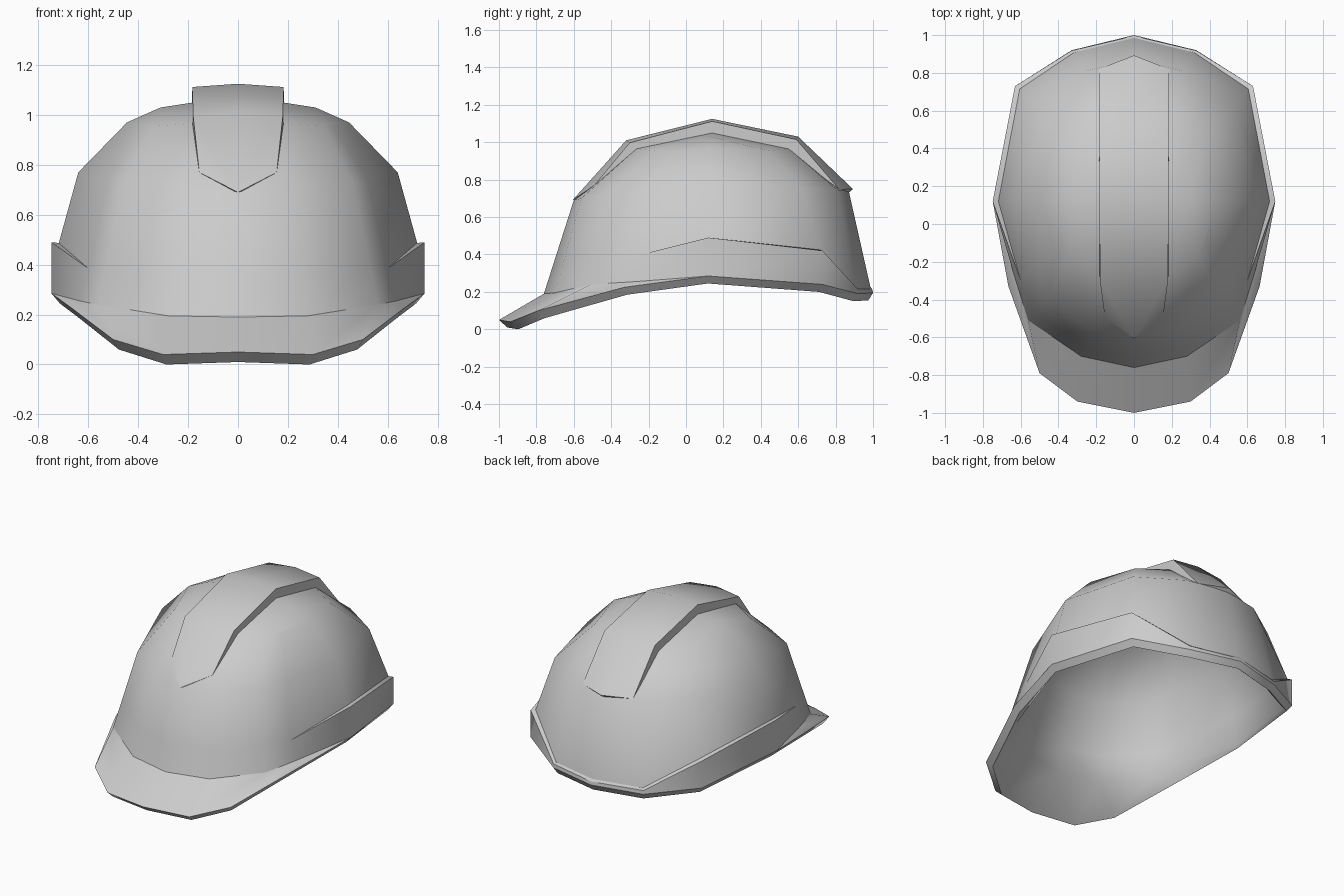
import bpy, bmesh
from mathutils import Vector

if "Cube" in bpy.data.objects:
    bpy.data.objects.remove(bpy.data.objects["Cube"])


def lerp(a, b, t):
    return tuple(Vector(a).lerp(Vector(b), t))


class HalfMesh:
    """Builds a mesh from right-half faces, mirrored over x = 0, with shared points."""

    def __init__(self):
        self.bm, self.cache = bmesh.new(), {}

    def vert(self, p, s):
        key = (round(p[0] * s, 4) + 0.0, round(p[1], 4), round(p[2], 4))
        if key not in self.cache:
            self.cache[key] = self.bm.verts.new(key)
        return self.cache[key]

    def face(self, *pts):
        for s in (1, -1):
            vs = list(dict.fromkeys(self.vert(p, s) for p in pts))
            if len(vs) > 2 and not self.bm.faces.get(vs):
                self.bm.faces.new(vs)

    def loft(self, rows):
        for a, b in zip(rows, rows[1:]):
            for i in range(len(a) - 1):
                self.face(a[i], a[i + 1], b[i + 1], b[i])

    def sharpen(self, row):
        for s in (1, -1):
            for p, q in zip(row, row[1:]):
                e = self.bm.edges.get((self.vert(p, s), self.vert(q, s)))
                if e:
                    e.smooth = False

    def finish(self, name):
        bmesh.ops.recalc_face_normals(self.bm, faces=self.bm.faces[:])
        for f in self.bm.faces:
            f.smooth = True
        me = bpy.data.meshes.new(name)
        self.bm.to_mesh(me)
        self.bm.free()
        ob = bpy.data.objects.new(name, me)
        bpy.context.collection.objects.link(ob)
        return ob


# Half rings, running from front centre round the right side to back centre
rim = [(0, -1, .05), (.3, -.94, .04), (.5, -.79, .1), (.665, -.33, .225),
       (.748, .12, .285), (.63, .73, .24), (.33, .92, .19), (0, 1, .195)]
rim_low = [(x * .955, y * (.955 if y < 0 else .975), z - .04) for x, y, z in rim]
crease = [(0, -.76, .19), (.28, -.70, .195), (.56, -.51, .24), (.635, -.27, .255)] + rim[4:]


def ring(pts):
    # add the extra column at the front end of the side gutter
    return pts[:3] + [lerp(pts[2], pts[3], .32)] + pts[3:]


mid = ring([(0, -.60, .69), (.22, -.56, .70), (.46, -.40, .725), (.64, .12, .77),
            (.53, .62, .755), (.26, .81, .745), (0, .87, .74)])
high = ring([(0, -.28, .965), (.18, -.265, .965), (.345, -.17, .955), (.445, .12, .97),
             (.36, .44, .955), (.18, .55, .965), (0, .565, .965)])
front = [lerp(crease[i], mid[i], .33) for i in range(3)] + [(.6, -.3, .385)]
gutter_out = front + [(.748, .12, .49), (.63, .73, .42), (.33, .918, .215), (0, .995, .215)]
gutter_in = front + [(.718, .12, .487), (.605, .715, .425), (.318, .908, .225), (0, .985, .23)]
crown = [(0, .14, 1.055), (.18, .14, 1.05), (.31, .13, 1.03)]


def inner(pts):
    return [(x * .94, .12 + (y - .12) * .94, .2 + (z - .2) * .95 - .015) for x, y, z in pts]


def cap(m, r, t):
    m.face(r[0], r[1], t[1], t[0])
    m.face(r[1], r[2], t[2], t[1])
    m.face(r[2], r[3], r[4], t[2])
    m.face(r[4], r[5], t[2])
    m.face(r[5], r[6], t[1], t[2])
    m.face(r[6], r[7], t[0], t[1])


# Hollow shell with brim and side gutters
shell = HalfMesh()
shell.loft([inner(high), inner(mid), inner(gutter_in), inner(crease), rim_low, rim,
            crease, gutter_out, gutter_in, mid, high])
cap(shell, high, crown)
cap(shell, inner(high), inner(crown))
for row in (rim, rim_low, crease, gutter_out[3:], gutter_in[3:]):
    shell.sharpen(row)
shell.finish("helmet_shell")

# Raised ridge over the crown: centre, top edge and sunk base edge per station
stations = [((0, -.607, .69), (.155, -.49, .77), (.15, -.47, .73)),
            ((0, -.32, 1.01), (.18, -.30, .998), (.183, -.25, .94)),
            ((0, .14, 1.125), (.183, .14, 1.112), (.183, .14, 1.03)),
            ((0, .60, 1.03), (.185, .59, 1.015), (.185, .54, .94)),
            ((0, .893, .75), (.185, .82, .748), (.185, .79, .72))]
rows = [[c, e, b, (0, c[1] + (.06 if c[1] < 0 else -.06), b[2] - .02)] for c, e, b in stations]
ridge = HalfMesh()
ridge.loft(rows)
for end in (rows[0], rows[-1]):
    ridge.face(*end)
    ridge.sharpen(end)
ridge.sharpen([r[1] for r in rows])
ridge.sharpen([r[2] for r in rows])
ridge.finish("crown_ridge")
